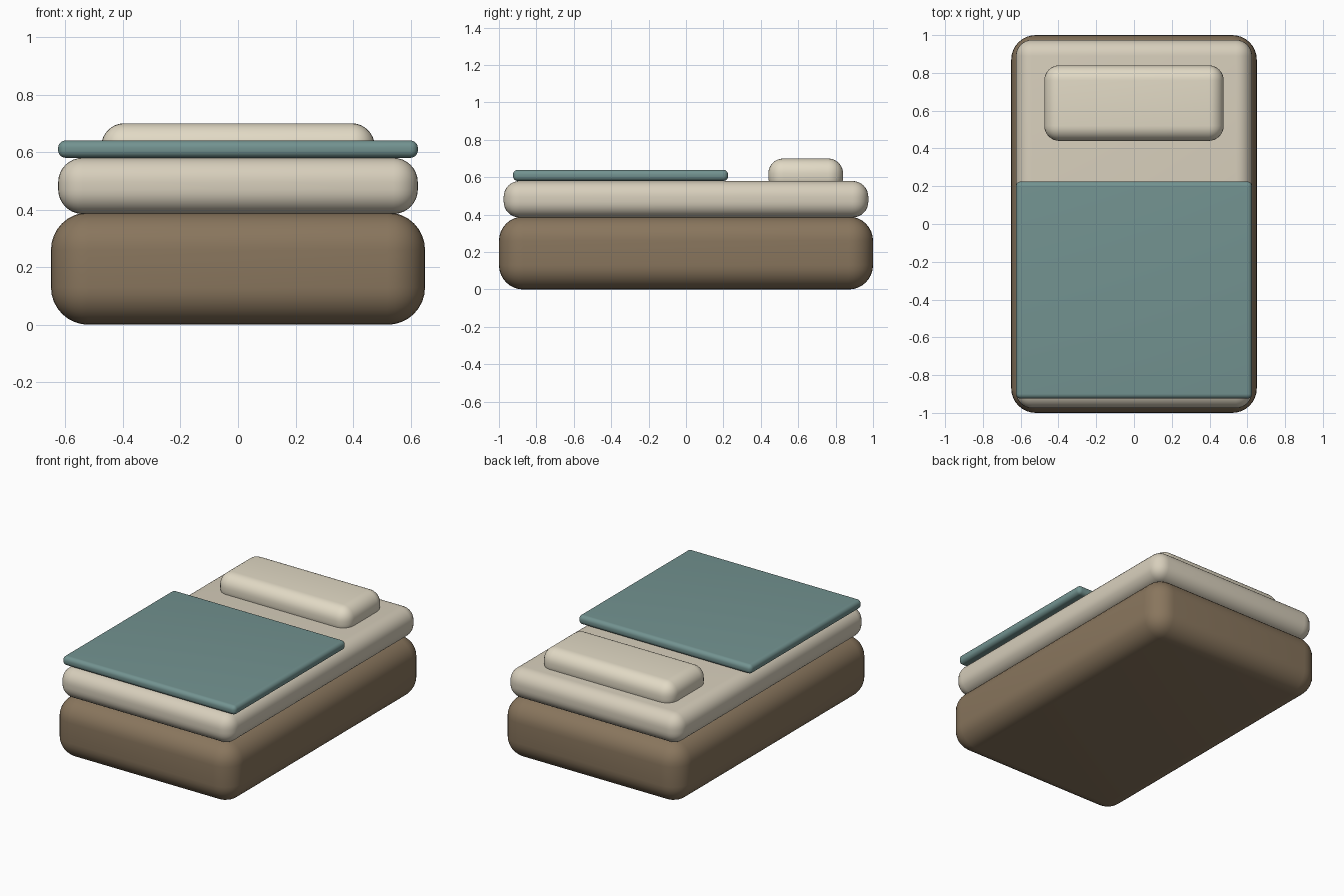
import bpy

if "Cube" in bpy.data.objects:
    bpy.data.objects.remove(bpy.data.objects["Cube"])


def material(name, rgb):
    mat = bpy.data.materials.new(name)
    mat.diffuse_color = (*rgb, 1)
    mat.use_nodes = True
    mat.node_tree.nodes["Principled BSDF"].inputs["Base Color"].default_value = mat.diffuse_color
    return mat


def rounded_box(name, x, y, z, radius, mat):
    """Box spanning the (min, max) ranges, with all edges rounded."""
    spans = (x, y, z)
    bpy.ops.mesh.primitive_cube_add(size=1, location=[(a + b) / 2 for a, b in spans])
    ob = bpy.context.object
    ob.name = name
    ob.scale = [b - a for a, b in spans]
    bpy.ops.object.transform_apply(location=False, rotation=False, scale=True)
    bevel = ob.modifiers.new("rounding", 'BEVEL')
    bevel.width = radius
    bevel.segments = 8
    bevel.limit_method = 'NONE'
    bpy.ops.object.modifier_apply(modifier=bevel.name)
    bpy.ops.object.shade_smooth_by_angle()
    ob.data.materials.append(mat)
    return ob


wood = material("brown_base", (0.25, 0.18, 0.11))
linen = material("cream_linen", (0.68, 0.62, 0.50))
pillow_cloth = material("pale_pillow", (0.76, 0.70, 0.56))
teal = material("teal_cloth", (0.17, 0.29, 0.28))

# Bed base
rounded_box("bed_base", (-0.65, 0.65), (-1, 1), (0, 0.39), 0.13, wood)
# Mattress
rounded_box("mattress", (-0.625, 0.625), (-0.975, 0.975), (0.385, 0.58), 0.085, linen)
# Blanket over the lower part of the bed
rounded_box("blanket", (-0.625, 0.625), (-0.925, 0.225), (0.58, 0.64), 0.026, teal)
# Pillow, partly sunk into the mattress
rounded_box("pillow", (-0.475, 0.475), (0.44, 0.84), (0.52, 0.70), 0.08, pillow_cloth)
